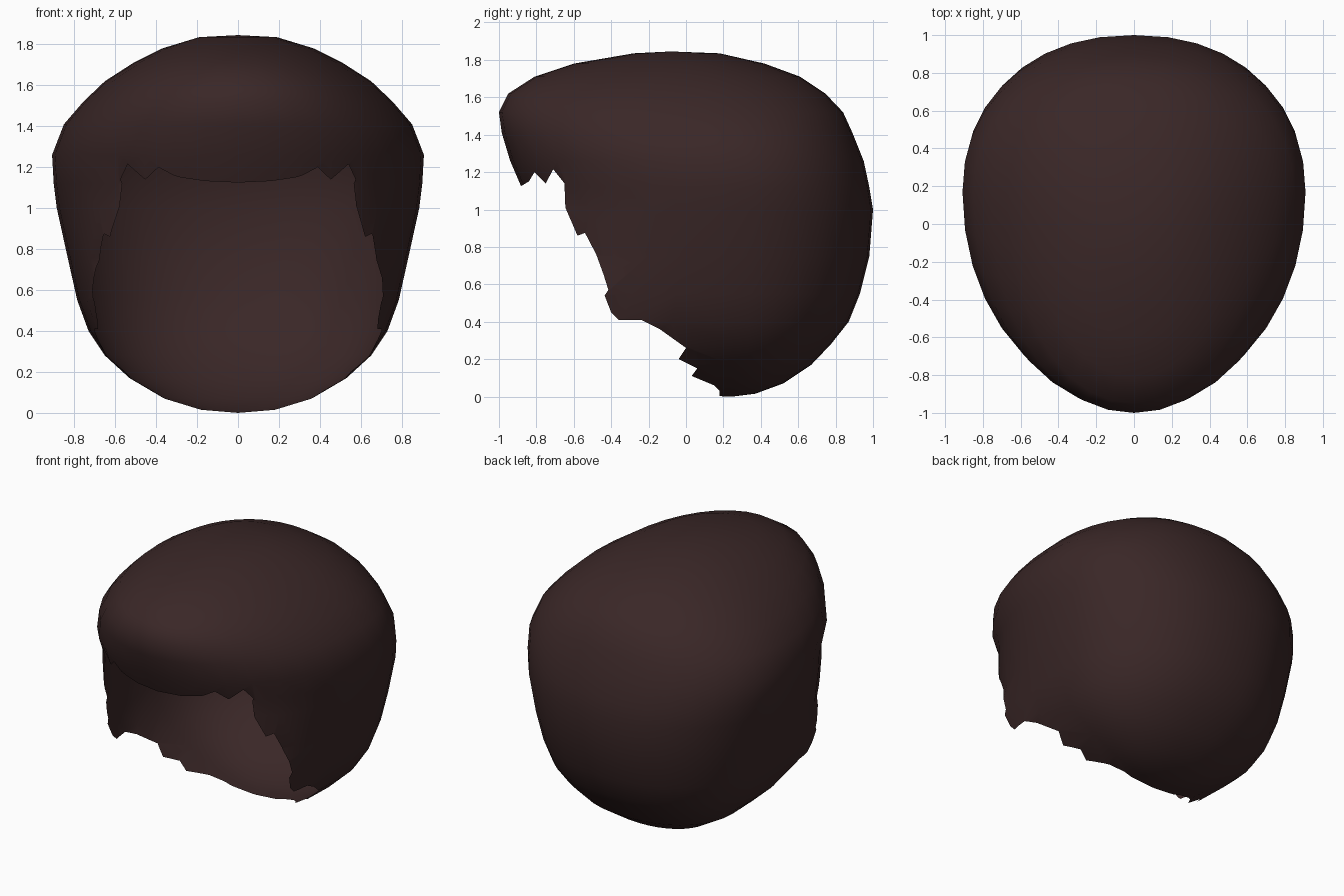
import bpy, bmesh, math

cube = bpy.data.objects.get("Cube")
if cube:
    bpy.data.objects.remove(cube, do_unlink=True)

hair_mat = bpy.data.materials.new("dark_brown_hair")
hair_mat.use_nodes = True
colour = (0.042, 0.020, 0.020, 1)
hair_mat.diffuse_color = colour
bsdf = hair_mat.node_tree.nodes["Principled BSDF"]
bsdf.inputs["Base Color"].default_value = colour
bsdf.inputs["Roughness"].default_value = 0.8

SEGMENTS = 36


def new_object(name, bm):
    bmesh.ops.recalc_face_normals(bm, faces=bm.faces)
    mesh = bpy.data.meshes.new(name)
    bm.to_mesh(mesh)
    bm.free()
    obj = bpy.data.objects.new(name, mesh)
    bpy.context.collection.objects.link(obj)
    return obj


def power(v, n):
    return math.copysign(abs(v) ** (2 / n), v)


# Head volume: level height, front y, back y, widest y, half width
levels = [
    (1.835, -.28, .18, -.05, .19), (1.78, -.60, .42, -.02, .37),
    (1.71, -.81, .61, .02, .51), (1.62, -.95, .745, .06, .65),
    (1.52, -1.0, .84, .10, .755), (1.41, -.985, .89, .14, .85),
    (1.26, -.94, .95, .17, .908), (1.12, -.88, .98, .2, .90),
    (1.0, -.90, 1.0, .2, .885), (.75, -.95, .98, .2, .83),
    (.55, -1.2, .93, .2, .785), (.4, -1.3, .87, .2, .73),
    (.28, -1.2, .775, .22, .65), (.17, -1.0, .67, .24, .53),
    (.07, -.7, .52, .25, .36), (.015, -.3, .37, .25, .18),
]
bm = bmesh.new()
rings = []
for z, front, back, mid, width in levels:
    ring = []
    for i in range(SEGMENTS):
        a = math.tau * i / SEGMENTS
        s, c = math.sin(a), math.cos(a)
        n = 2.2 if s > 0 else 2.05
        depth = back - mid if s > 0 else mid - front
        ring.append(bm.verts.new((width * power(c, n), mid + depth * power(s, n), z)))
    rings.append(ring)
crown = bm.verts.new((0, -.08, 1.845))
nape = bm.verts.new((0, .25, 0))
for i in range(SEGMENTS):
    j = (i + 1) % SEGMENTS
    bm.faces.new((crown, rings[0][i], rings[0][j]))
    bm.faces.new((nape, rings[-1][j], rings[-1][i]))
    for upper, lower in zip(rings, rings[1:]):
        bm.faces.new((upper[i], lower[i], lower[j], upper[j]))
hair = new_object("hair", bm)
hair.data.materials.append(hair_mat)

# Face opening: jagged hairline seen from the side, extruded across the head
hairline = [
    (-2, 1.11), (-.89, 1.12), (-.84, 1.15), (-.81, 1.2), (-.75, 1.14),
    (-.71, 1.215), (-.65, 1.14), (-.645, 1.01), (-.58, .86), (-.54, .875),
    (-.48, .76), (-.44, .65), (-.415, .57), (-.435, .54), (-.40, .45),
    (-.36, .41), (-.24, .41), (-.14, .36), (0, .26), (-.04, .2),
    (.06, .15), (.03, .11), (.15, .06), (.18, .03), (.18, -.5), (-2, -.5),
]
bm = bmesh.new()
left, right = ([bm.verts.new((x, y, z)) for y, z in hairline] for x in (1.5, -1.5))
bm.faces.new(left)
bm.faces.new(right[::-1])
for i in range(len(hairline)):
    j = (i + 1) % len(hairline)
    bm.faces.new((left[j], left[i], right[i], right[j]))
cutter = new_object("face_opening_cutter", bm)
cutter.hide_render = True

cut = hair.modifiers.new("face_opening", "BOOLEAN")
cut.operation = "DIFFERENCE"
cut.solver = "EXACT"
cut.object = cutter
bpy.context.view_layer.update()
graph = bpy.context.evaluated_depsgraph_get()
cut_mesh = bpy.data.meshes.new_from_object(hair.evaluated_get(graph))
hair.modifiers.clear()
hair.data = cut_mesh
bpy.data.objects.remove(cutter, do_unlink=True)

# Open the shell: the cut walls run straight across, so their normals have no x
bm = bmesh.new()
bm.from_mesh(cut_mesh)
walls = [f for f in bm.faces if abs(f.normal.x) < 1e-4]
bmesh.ops.delete(bm, geom=walls, context="FACES")
for f in bm.faces:
    f.smooth = True
    f.material_index = 0
bm.to_mesh(cut_mesh)
bm.free()
cut_mesh.materials.clear()
cut_mesh.materials.append(hair_mat)
